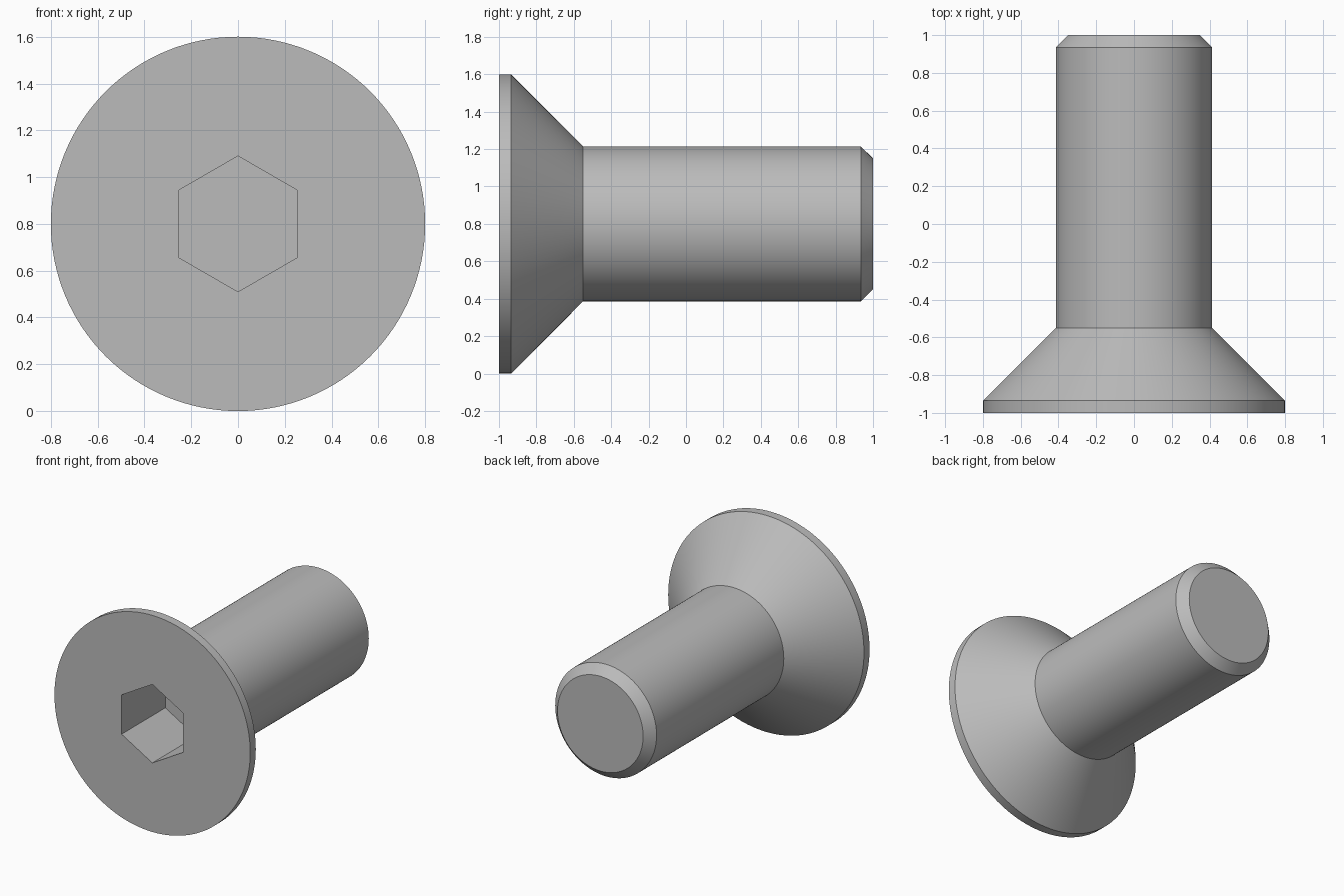
import bpy, bmesh, math

cube = bpy.data.objects.get("Cube")
if cube:
    bpy.data.objects.remove(cube, do_unlink=True)

AXIS_Z = 0.8
SEGMENTS = 128

steel = bpy.data.materials.new("grey steel")
steel.use_nodes = True
color = (0.5, 0.5, 0.5, 1)
steel.diffuse_color = color
steel.node_tree.nodes["Principled BSDF"].inputs["Base Color"].default_value = color

bm = bmesh.new()


def ring(radius, y, sides):
    """Closed loop of vertices around the screw axis, one vertex on top."""
    step = math.tau / sides
    return [bm.verts.new((radius * math.sin(i * step), y,
                          AXIS_Z + radius * math.cos(i * step)))
            for i in range(sides)]


def wall(a, b):
    for i in range(len(a)):
        j = (i + 1) % len(a)
        bm.faces.new((a[i], a[j], b[j], b[i]))


def loop_edges(loop):
    return [bm.edges.get((loop[i - 1], loop[i])) for i in range(len(loop))]


# Head rim, countersink cone, shank and chamfered tip
profile = [(0.8, -1), (0.8, -0.935), (0.414, -0.55), (0.414, 0.935), (0.35, 1)]
body = [ring(r, y, SEGMENTS) for r, y in profile]
for a, b in zip(body, body[1:]):
    wall(a, b)
bm.faces.new(body[-1])

# Hexagonal drive socket with a flat floor
socket = [ring(0.29, y, 6) for y in (-1, -0.49)]
wall(*socket)
bm.faces.new(socket[1])

# Flat front face between the rim and the socket
bmesh.ops.triangle_fill(bm, use_beauty=True, normal=(0, -1, 0),
                        edges=loop_edges(body[0]) + loop_edges(socket[0]))
bmesh.ops.recalc_face_normals(bm, faces=bm.faces[:])

mesh = bpy.data.meshes.new("countersunk_screw")
bm.to_mesh(mesh)
bm.free()
mesh.materials.append(steel)
screw = bpy.data.objects.new("countersunk_screw", mesh)
bpy.context.collection.objects.link(screw)

bpy.ops.object.select_all(action="DESELECT")
screw.select_set(True)
bpy.context.view_layer.objects.active = screw
bpy.ops.object.shade_smooth_by_angle(angle=math.radians(25))
